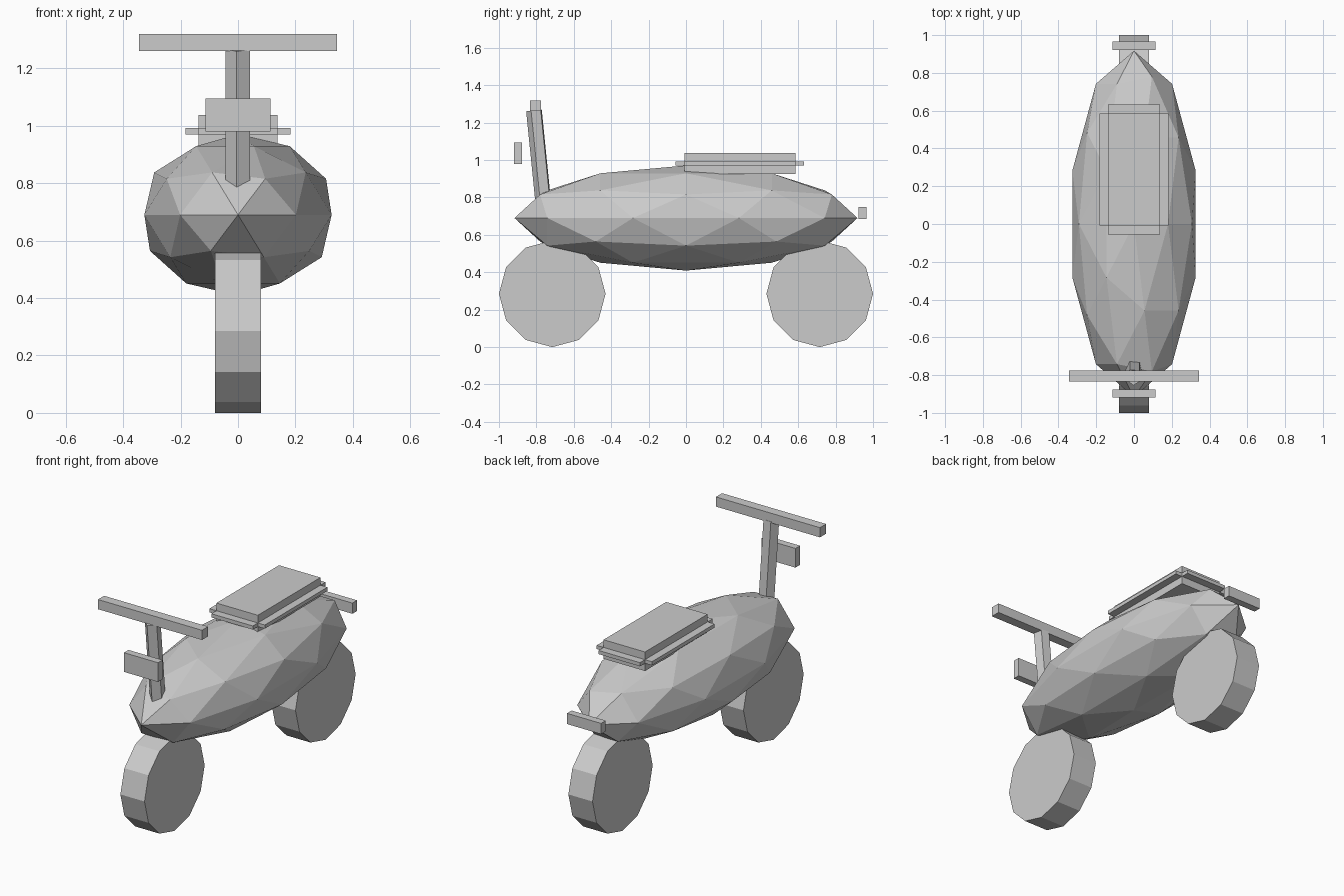
import bpy
import math
from mathutils import Vector

start = bpy.data.objects.get("Cube")
if start:
    bpy.data.objects.remove(start, do_unlink=True)

# One plain grey for every part
GREY = (0.6, 0.6, 0.6, 1.0)
grey = bpy.data.materials.new("light_grey")
grey.use_nodes = True
grey.diffuse_color = GREY
grey.node_tree.nodes["Principled BSDF"].inputs["Base Color"].default_value = GREY


def finish(name):
    ob = bpy.context.object
    ob.name = name
    ob.data.materials.clear()
    ob.data.materials.append(grey)
    return ob


def box(name, center, size):
    bpy.ops.mesh.primitive_cube_add(size=1, location=center)
    ob = finish(name)
    ob.scale = size
    return ob


# Faceted body, stretched along its length
bpy.ops.mesh.primitive_ico_sphere_add(subdivisions=2, radius=1, location=(0, 0, 0.69))
body = finish("body")
body.scale = (0.343, 0.917, 0.281)

# Twelve-sided wheels
for name, y in (("front_wheel", -0.715), ("rear_wheel", 0.715)):
    bpy.ops.mesh.primitive_cylinder_add(
        vertices=12, radius=0.285, depth=0.16,
        location=(0, y, 0.285), rotation=(0, math.pi / 2, 0))
    finish(name)

# Five-sided steering stem, leaning back toward the body at its foot
top, foot = Vector((0, -0.81, 1.265)), Vector((0, -0.756, 0.73))
axis = top - foot
bpy.ops.mesh.primitive_cylinder_add(
    vertices=5, radius=0.045, depth=axis.length, location=(top + foot) / 2)
stem = finish("steering_stem")
lean = math.atan2(-axis.y, axis.z)
stem.rotation_euler = (lean, 0, math.radians(0))
for v in stem.data.vertices:
    turn = math.radians(174)
    x, y = v.co.x, v.co.y
    v.co.x = x * math.cos(turn) - y * math.sin(turn)
    v.co.y = x * math.sin(turn) + y * math.cos(turn)

# Handlebar and lamps
box("handlebar", (0, -0.805, 1.29), (0.69, 0.058, 0.058))
box("headlight", (0, -0.897, 1.037), (0.226, 0.043, 0.115))
box("tail_light", (0, 0.944, 0.717), (0.226, 0.044, 0.064))

# Seat cushion with a thin rim that has notched corners
SEAT = (0, 0.288, 0.981)
box("seat", SEAT, (0.275, 0.593, 0.114))
box("seat_side_rim", SEAT, (0.367, 0.593, 0.022))
box("seat_end_rim", SEAT, (0.275, 0.688, 0.022))
